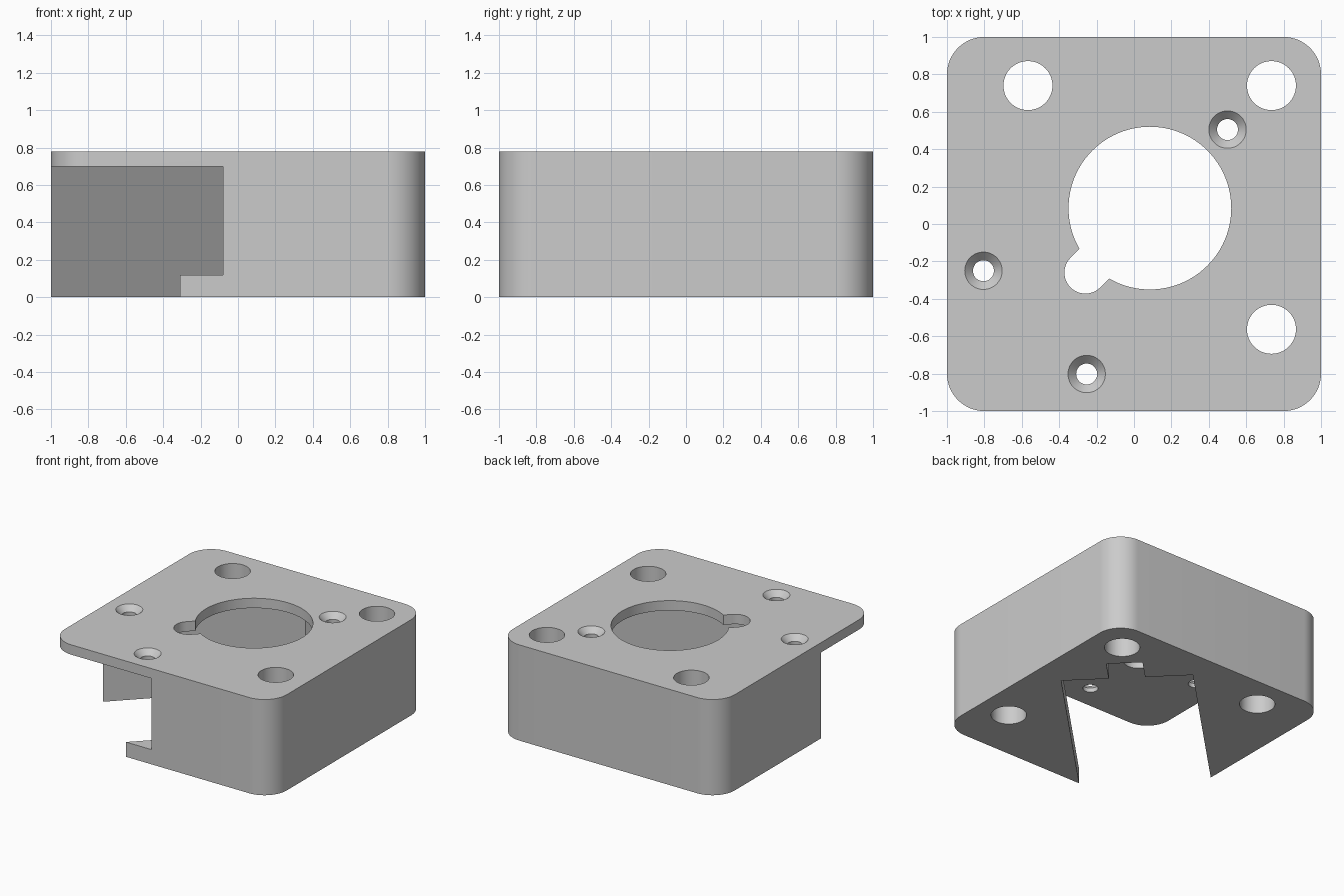
import bpy, bmesh, math

if "Cube" in bpy.data.objects:
    bpy.data.objects.remove(bpy.data.objects["Cube"])

H = 0.78          # total height
CEIL = 0.70       # underside of the top plate


def link(name, bm):
    bmesh.ops.recalc_face_normals(bm, faces=bm.faces)
    me = bpy.data.meshes.new(name)
    bm.to_mesh(me)
    bm.free()
    ob = bpy.data.objects.new(name, me)
    bpy.context.collection.objects.link(ob)
    return ob


def prism(name, pts, z0, z1):
    bm = bmesh.new()
    face = bm.faces.new([bm.verts.new((x, y, z0)) for x, y in pts])
    ext = bmesh.ops.extrude_face_region(bm, geom=[face])
    for v in ext["geom"]:
        if isinstance(v, bmesh.types.BMVert):
            v.co.z = z1
    return link(name, bm)


def arc(cx, cy, r, a0, a1, n):
    return [(cx + r * math.cos(math.radians(a0 + (a1 - a0) * i / n)),
             cy + r * math.sin(math.radians(a0 + (a1 - a0) * i / n))) for i in range(n + 1)]


def circle(cx, cy, r, n=64):
    return arc(cx, cy, r, 0, 360, n)[:-1]


def lathe(name, cx, cy, rings, n=48):
    """Stacked circles (radius, z) closed at both ends."""
    bm = bmesh.new()
    loops = [[bm.verts.new((x, y, z)) for x, y in circle(cx, cy, r, n)] for r, z in rings]
    for a, b in zip(loops, loops[1:]):
        for i in range(n):
            j = (i + 1) % n
            bm.faces.new((a[i], a[j], b[j], b[i]))
    bm.faces.new(loops[0])
    bm.faces.new(loops[-1])
    return link(name, bm)


def diag(s, d):
    """Point from x+y and x-y, for the pocket that runs along the diagonal."""
    return ((s + d) / 2, (s - d) / 2)


# rounded square body
outline = []
for cx, cy, a in ((0.8, 0.8, 0), (-0.8, 0.8, 90), (-0.8, -0.8, 180), (0.8, -0.8, 270)):
    outline += arc(cx, cy, 0.2, a, a + 90, 16)
body = prism("housing_block", outline, 0, H)

cutters = []
# diagonal pocket with a notch at its inner end, open at the front left corner
cutters.append(prism("pocket_cutter", [diag(s, d) for s, d in (
    (-4, -0.69), (0.84, -0.69), (0.84, -0.19), (1.15, -0.19),
    (1.15, 0.19), (0.84, 0.19), (0.84, 0.69), (-4, 0.69))], -0.2, CEIL))
# undercut on one side of the pocket, leaving a low lip
cutters.append(prism("undercut_cutter", [diag(s, d) for s, d in (
    (-4, 0.3), (0.84, 0.3), (0.84, 0.92), (-4, 0.92))], 0.12, CEIL))
# central bore with keyhole slot
cutters.append(prism("bore_cutter", circle(0.085, 0.085, 0.435, 96), 0.5, 1))
cutters.append(prism("key_slot_cutter",
                     arc(-0.26, -0.26, 0.112, 135, 315, 24) + [(0.079, -0.079), (-0.079, 0.079)],
                     0.45, 1.05))
# bolt holes
for x, y in ((0.735, 0.74), (-0.567, 0.74), (0.735, -0.563)):
    cutters.append(prism("bolt_hole_cutter", circle(x, y, 0.131), -0.2, 1))
# countersunk screw holes
for x, y in ((0.5, 0.505), (-0.805, -0.25), (-0.253, -0.802)):
    cutters.append(lathe("screw_hole_cutter", x, y,
                         ((0.056, 0.6), (0.056, H - 0.045), (0.1, H), (0.1, H + 0.1))))

bpy.context.view_layer.objects.active = body
for c in cutters:
    c.hide_render = True
    m = body.modifiers.new("cut", "BOOLEAN")
    m.operation = "DIFFERENCE"
    m.solver = "EXACT"
    m.object = c
    bpy.ops.object.modifier_apply(modifier=m.name)
for c in cutters:
    bpy.data.objects.remove(c, do_unlink=True)

# single plain grey
grey = bpy.data.materials.new("light_grey")
grey.diffuse_color = (0.6, 0.6, 0.6, 1)
grey.use_nodes = True
grey.node_tree.nodes["Principled BSDF"].inputs["Base Color"].default_value = grey.diffuse_color
body.data.materials.clear()
body.data.materials.append(grey)
for p in body.data.polygons:
    p.material_index = 0

bpy.ops.object.select_all(action="DESELECT")
body.select_set(True)
bpy.ops.object.shade_smooth_by_angle(angle=math.radians(30))
